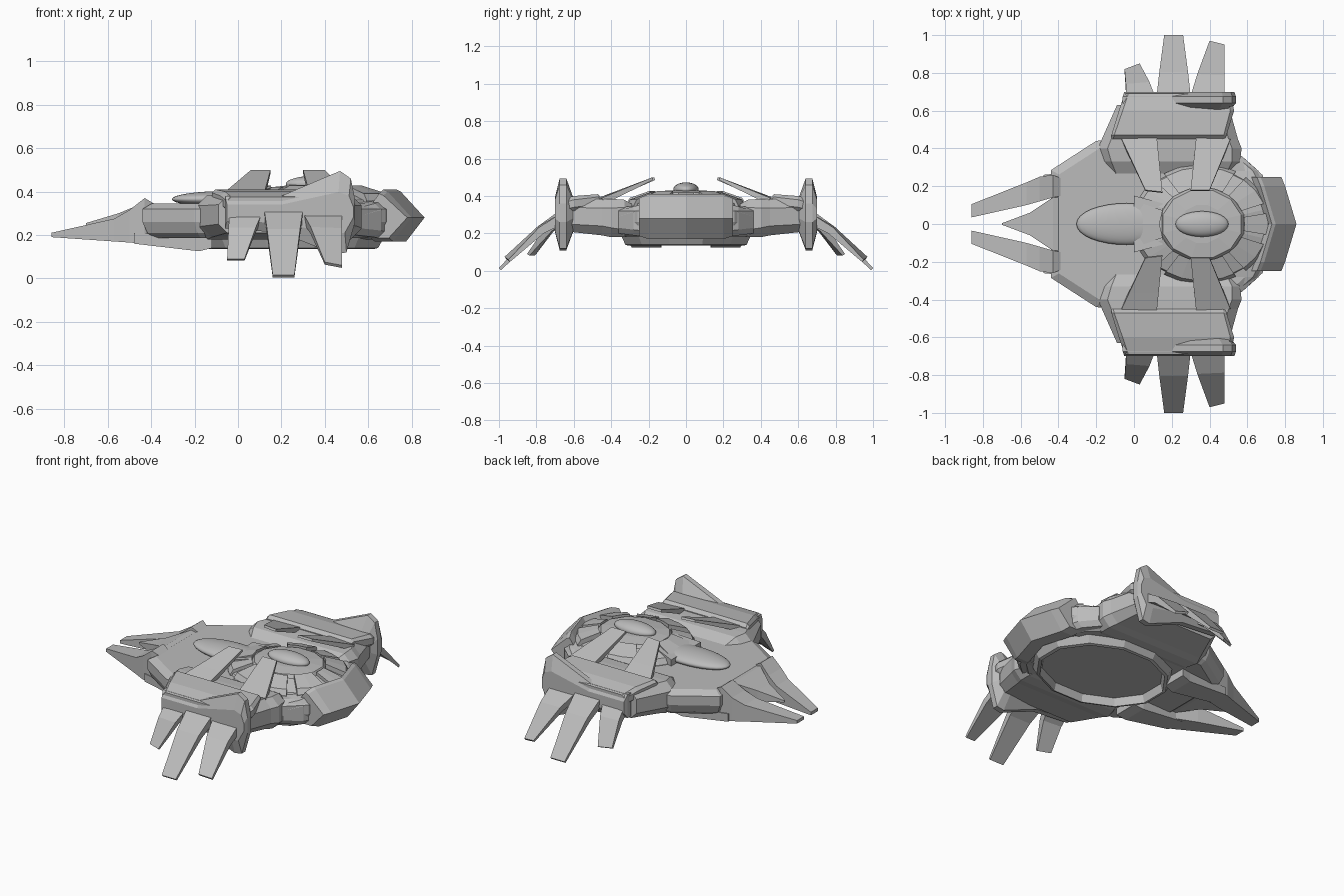
import bpy, bmesh, math
from mathutils import Vector, Matrix

cube = bpy.data.objects.get("Cube")
if cube:
    bpy.data.objects.remove(cube)

grey = bpy.data.materials.new("hull_grey")
grey.use_nodes = True
colour = (0.5, 0.5, 0.5, 1)
grey.diffuse_color = colour
grey.node_tree.nodes["Principled BSDF"].inputs["Base Color"].default_value = colour


def finish(name, bm, mirror=False):
    """Turn a bmesh into a named object, optionally mirrored across the keel."""
    bmesh.ops.recalc_face_normals(bm, faces=bm.faces)
    mesh = bpy.data.meshes.new(name)
    bm.to_mesh(mesh)
    bm.free()
    mesh.materials.append(grey)
    obj = bpy.data.objects.new(name, mesh)
    bpy.context.collection.objects.link(obj)
    if mirror:
        mod = obj.modifiers.new("mirror_sides", "MIRROR")
        mod.use_axis = (False, True, False)
        mod.use_mirror_merge = False
    return obj


def loft(name, rings, mirror=False, closed=False):
    """Skin a series of rings; cap the ends, or join last to first."""
    bm = bmesh.new()
    loops = [[bm.verts.new(p) for p in ring] for ring in rings]
    pairs = list(zip(loops, loops[1:]))
    if closed:
        pairs.append((loops[-1], loops[0]))
    else:
        bm.faces.new(loops[0])
        bm.faces.new(loops[-1])
    for low, high in pairs:
        count = len(low)
        for i in range(count):
            j = (i + 1) % count
            bm.faces.new((low[i], low[j], high[j], high[i]))
    return finish(name, bm, mirror)


def outline(half, z, scale, centre):
    """Mirror a half plan outline and place it at a height."""
    full = half + [(x, -y) for x, y in reversed(half)]
    return [(centre + (x - centre) * scale, y * scale, z) for x, y in full]


def chamfered(y, x0, x1, z0, z1, cut):
    """Box section across y with cut corners."""
    return [(x0 + cut, y, z0), (x1 - cut, y, z0), (x1, y, z0 + cut), (x1, y, z1 - cut),
            (x1 - cut, y, z1), (x0 + cut, y, z1), (x0, y, z1 - cut), (x0, y, z0 + cut)]


def box_section(x, y0, y1, z0, z1):
    return [(x, y0, z0), (x, y1, z0), (x, y1, z1), (x, y0, z1)]


def polygon(radius, z, sides, centre, squash=1):
    step = math.tau / sides
    return [(centre + radius * math.cos((i + .5) * step),
             squash * radius * math.sin((i + .5) * step), z) for i in range(sides)]


def blade(name, a, b, c, d, root=.035, bow=0):
    """Tapering plate: a-b is the root edge, c-d the tip edge, bow lifts its middle."""
    a, b, c, d = map(Vector, (a, b, c, d))
    normal = (b - a).cross(d - a).normalized()
    if normal.z < 0:
        normal.negate()
    rings = []
    for t, lift in ((0, 0), (.35, bow), (1, 0)):
        left = a.lerp(d, t) + normal * lift
        right = b.lerp(c, t) + normal * lift
        depth = normal * (root * (1 - t) + .015 * t)
        rings.append([left, right, right - depth, left - depth])
    return loft(name, rings, mirror=True)


def ellipsoid(name, location, size):
    bm = bmesh.new()
    matrix = Matrix.Translation(location) @ Matrix.Diagonal((*size, 1))
    bmesh.ops.create_uvsphere(bm, u_segments=32, v_segments=16, radius=1, matrix=matrix)
    for face in bm.faces:
        face.smooth = True
    return finish(name, bm)


# Main hull: bevelled plan outline with a tapering tail
plan = [(.73, .12), (.68, .26), (.57, .36), (.2, .47), (-.2, .44), (-.44, .285)]
layers = [(.185, .9), (.21, .96), (.26, 1), (.32, 1), (.345, .92)]
loft("main_hull", [outline(plan, z, s, .1) for z, s in layers])

# Underside rim around a shallow recessed belly
rim = [(.46, .21), (.42, .14), (.40, .135), (.385, .19)]
loft("belly_rim", [polygon(r, z, 12, .24, .8) for r, z in rim], closed=True)

# Upper dome and its segmented armour
DOME = .36
SQUASH = .86
dome = [(.37, .33), (.355, .36), (.23, .4), (.215, .42), (.12, .43)]
loft("upper_dome", [polygon(r, z, 12, DOME, SQUASH) for r, z in dome])


def dome_plate(name, angle, half_width, inner, outer, lift):
    rings = []
    for radius, z in ((inner, .408), (outer, .37), (outer + .02, .34)):
        low, high = [], []
        for side in (-half_width, 0, half_width):
            t = math.radians(angle + side)
            x, y = DOME + radius * math.cos(t), SQUASH * radius * math.sin(t)
            low.append((x, y, z - .03))
            high.append((x, y, z + lift))
        rings.append(low + high[::-1])
    loft(name, rings)


for i in range(10):
    angle = i * 36
    wide = 22 if i == 5 else 15 if i % 2 else 11
    dome_plate(f"dome_plate_{i + 1}", angle, wide, .225, .35, .02 if i % 2 else .012)

# Canopy and rear fairing
ellipsoid("canopy", (DOME, 0, .435), (.14, .068, .038))
ellipsoid("rear_fairing", (-.04, 0, .365), (.265, .11, .038))
loft("fairing_mount", [box_section(0, -.15, .15, .33, .385),
                       box_section(.15, -.11, .11, .33, .415)])

# Nose armour wrapping around the bow
bow = [(.70, .36), (.73, .41), (.75, .40), (.86, .28), (.775, .17), (.69, .17)]


def bow_section(y, shift, squash):
    return [(x - shift, y, .28 + (z - .28) * squash) for x, z in bow]


loft("nose_armour", [bow_section(-.25, .08, .85), bow_section(-.2, .06, 1),
                     bow_section(0, 0, 1), bow_section(.2, .06, 1),
                     bow_section(.25, .08, .85)])

# Side cheeks behind the nose
loft("bow_cheek", [chamfered(.2, .5, .7, .18, .36, .03),
                   chamfered(.28, .45, .66, .19, .345, .03),
                   chamfered(.36, .42, .57, .2, .32, .03)], mirror=True)

# Arms joining the hull to the side pods
loft("pod_arm", [chamfered(.23, -.11, .5, .2, .325, .03),
                 chamfered(.33, -.16, .56, .18, .38, .04),
                 chamfered(.40, -.19, .57, .18, .385, .05),
                 chamfered(.45, -.17, .55, .19, .385, .05),
                 chamfered(.63, -.09, .5, .21, .38, .04)], mirror=True)

# Upper shell of each pod, stepped up at its inner edge
loft("pod_shell", [chamfered(.45, -.12, .48, .34, .39, .01),
                   chamfered(.47, -.12, .49, .34, .41, .015),
                   chamfered(.6, -.08, .53, .32, .40, .02),
                   chamfered(.69, -.05, .51, .3, .375, .02)], mirror=True)

# Outer pod plate with a tall forward fin, thickest at mid height
fin = [(-.06, .38), (.2, .38), (.47, .495), (.52, .46), (.54, .36), (.54, .26),
       (.5, .12), (.45, .11), (.2, .21), (-.06, .23)]


def fin_section(y, length, height):
    return [(.25 + (x - .25) * length, y, .3 + (z - .3) * height) for x, z in fin]


loft("pod_fin", [fin_section(.605, .9, .5), fin_section(.64, 1, 1),
                 fin_section(.675, 1, 1), fin_section(.7, .97, .5)], mirror=True)

# Three drooping blades on each pod
blade("rear_claw", (-.04, .68, .30), (.11, .68, .30), (.03, .85, .09), (-.05, .82, .09), .055, .015)
blade("middle_claw", (.12, .68, .32), (.30, .68, .32), (.26, 1, .015), (.16, 1, .015), .055, .02)
blade("front_claw", (.30, .68, .30), (.48, .68, .30), (.48, .95, .06), (.40, .97, .075), .055, .02)

# Raised blades reaching from the pods over the dome
blade("rear_top_blade", (-.07, .46, .39), (.12, .47, .39), (.15, .17, .50), (.06, .18, .50))
blade("front_top_blade", (.33, .47, .39), (.51, .45, .39), (.40, .18, .50), (.30, .18, .50))

# Twin tail prongs, central spike and lower rails
loft("tail_prong", [box_section(-.86, .035, .105, .19, .21),
                    box_section(-.57, .1, .22, .17, .275),
                    box_section(-.5, .12, .25, .165, .315),
                    box_section(-.43, .14, .26, .16, .37),
                    box_section(-.38, .15, .24, .17, .34)], mirror=True)
loft("tail_spike", [box_section(-.70, -.004, .004, .245, .255),
                    box_section(-.55, -.06, .06, .23, .30),
                    box_section(-.43, -.14, .14, .2, .35),
                    box_section(-.38, -.14, .14, .2, .34)])
loft("lower_rail", [box_section(-.48, .14, .26, .16, .21),
                    box_section(-.18, .13, .29, .125, .19),
                    box_section(-.12, .14, .3, .14, .19)], mirror=True)
